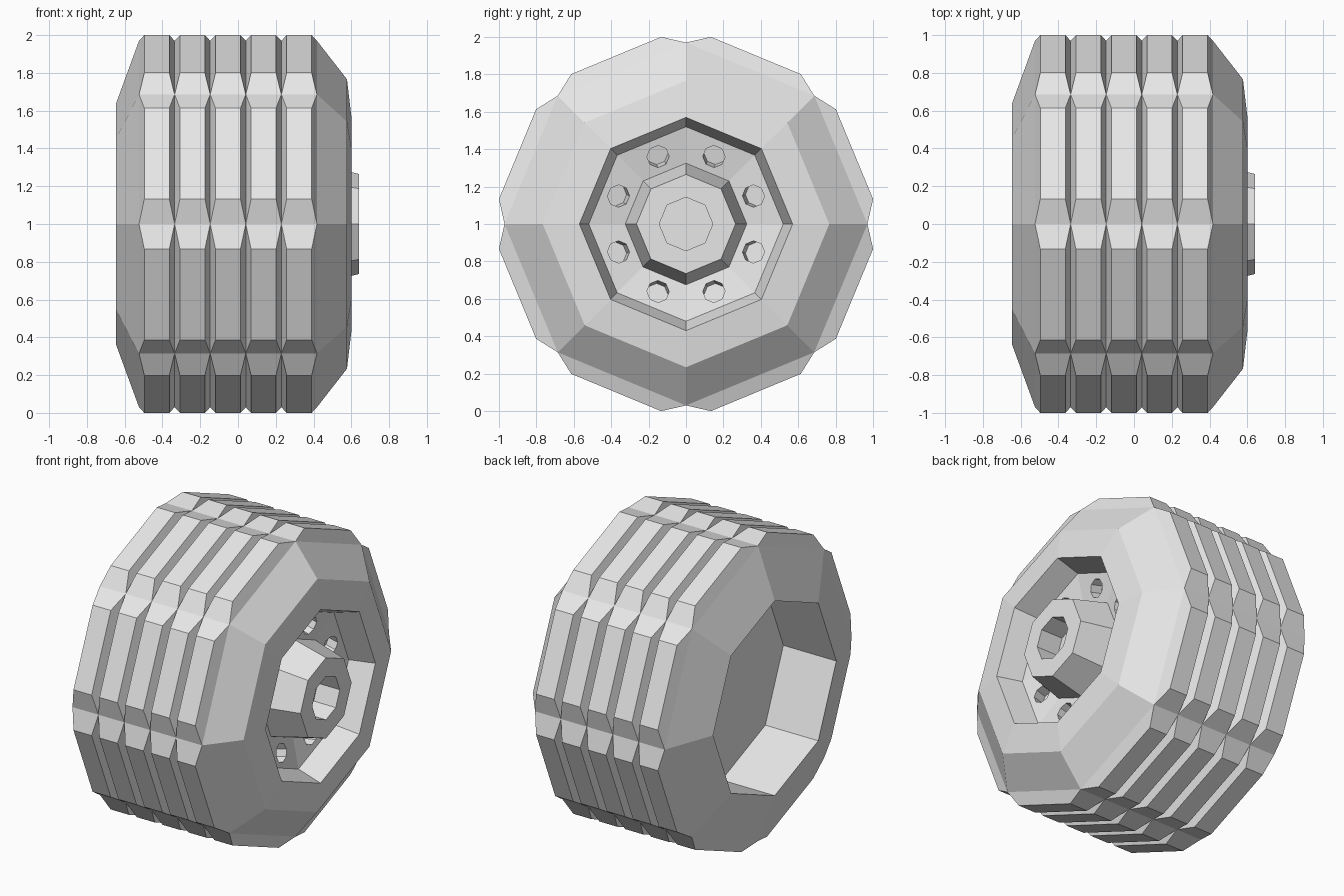
import bpy, bmesh, math
from mathutils import Vector

if "Cube" in bpy.data.objects:
    bpy.data.objects.remove(bpy.data.objects["Cube"])

SIDES = 8
grey = bpy.data.materials.new("plain_grey")
grey.diffuse_color = (0.8, 0.8, 0.8, 1)
grey.use_nodes = True
grey.node_tree.nodes["Principled BSDF"].inputs["Base Color"].default_value = grey.diffuse_color


def lathe(bm, profile, start_cap=False, end_cap=False):
    """Spin (x, radius) points round the axle; returns one list of faces per band."""
    rings = []
    for x, r in profile:
        ring = []
        for k in range(SIDES):
            a = 2 * math.pi * k / SIDES
            ring.append(bm.verts.new((x, r * math.sin(a), 1 + r * math.cos(a))))
        rings.append(ring)
    bands = []
    for p, q in zip(rings, rings[1:]):
        bands.append([bm.faces.new((p[k], q[k], q[(k + 1) % SIDES], p[(k + 1) % SIDES]))
                      for k in range(SIDES)])
    if start_cap:
        bm.faces.new(rings[0])
    if end_cap:
        bm.faces.new(rings[-1][::-1])
    bm.normal_update()
    return bands


def raise_block(bm, face, scale, height):
    """Replace a face by a bevelled tread block."""
    c, n, old = face.calc_center_median(), face.normal.copy(), list(face.verts)
    bm.faces.remove(face)
    top = [bm.verts.new(c + (v.co - c) * scale + n * height) for v in old]
    for k in range(4):
        j = (k + 1) % 4
        bm.faces.new((old[k], old[j], top[j], top[k]))
    bm.faces.new(top)


def sink_hole(bm, face, radius, depth):
    """Cut an eight-sided blind hole into the middle of a quad."""
    c, n, corner = face.calc_center_median(), face.normal.copy(), list(face.verts)
    bm.faces.remove(face)
    u = ((corner[0].co + corner[3].co) / 2 - c).normalized()
    w = n.cross(u)
    d = corner[0].co - c
    start = math.atan2(d.dot(w), d.dot(u))
    base = round((start - math.pi / 4) / (math.pi / 2)) * math.pi / 2 + math.pi / 8
    rim = [c + radius * (math.cos(base + k * math.pi / 4) * u
                         + math.sin(base + k * math.pi / 4) * w) for k in range(8)]
    top = [bm.verts.new(p) for p in rim]
    low = [bm.verts.new(p - n * depth) for p in rim]
    for k in range(4):
        a, b, nxt = top[2 * k], top[2 * k + 1], top[(2 * k + 2) % 8]
        bm.faces.new((corner[k], b, a))
        bm.faces.new((corner[k], corner[(k + 1) % 4], nxt, b))
    for k in range(8):
        j = (k + 1) % 8
        bm.faces.new((top[k], top[j], low[j], low[k]))
    bm.faces.new(low)


def finish(bm, name):
    mesh = bpy.data.meshes.new(name)
    bm.normal_update()
    bm.to_mesh(mesh)
    bm.free()
    mesh.materials.append(grey)
    bpy.context.collection.objects.link(bpy.data.objects.new(name, mesh))


# Tyre: hollow back, sidewalls and five rows of tread blocks
rows = 5
tread = [(-0.524 + 0.942 * i / rows, 0.97) for i in range(rows + 1)]
bm = bmesh.new()
bands = lathe(bm, [(-0.26, 0.64), (-0.645, 0.64)] + tread + [(0.577, 0.766), (0.6, 0.57)],
              start_cap=True)
for band in bands[2:2 + rows]:
    for f in band:
        raise_block(bm, f, 0.7, 0.079)
finish(bm, "tyre")

# Recessed rim with eight bolt holes
bm = bmesh.new()
bands = lathe(bm, [(0.6, 0.57), (0.44, 0.52), (0.40, 0.325)])
for f in bands[1]:
    sink_hole(bm, f, 0.06, 0.08)
finish(bm, "rim")

# Tapered hub with a blind axle hole
bm = bmesh.new()
lathe(bm, [(0.40, 0.325), (0.64, 0.265), (0.64, 0.143), (0.48, 0.143)], end_cap=True)
finish(bm, "hub")
